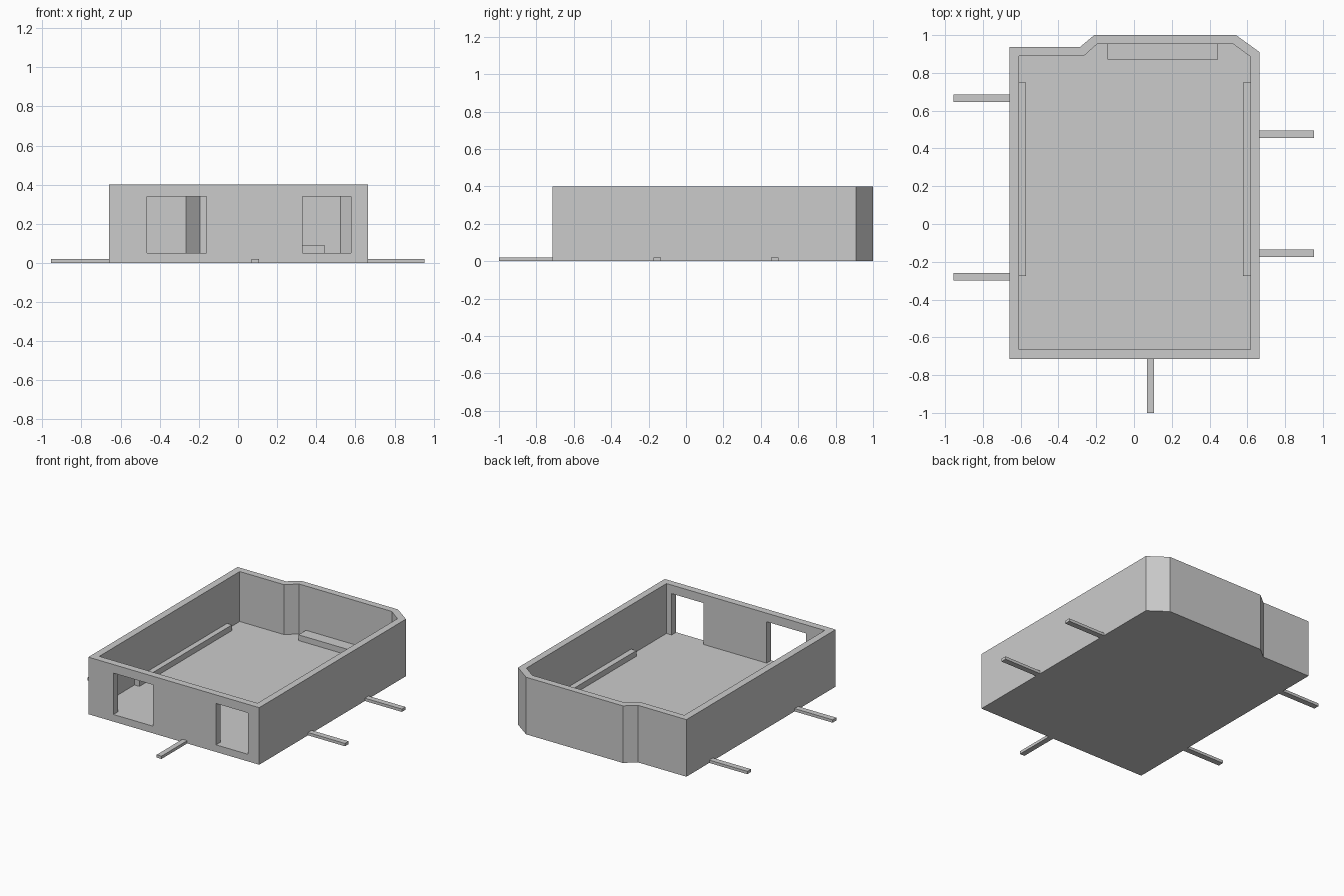
import bpy, bmesh

if "Cube" in bpy.data.objects:
    bpy.data.objects.remove(bpy.data.objects["Cube"])

grey = bpy.data.materials.new("plain grey")
grey.diffuse_color = (0.6, 0.6, 0.6, 1)
grey.use_nodes = True
grey.node_tree.nodes["Principled BSDF"].inputs["Base Color"].default_value = grey.diffuse_color


def prism(name, outline, z0, z1):
    """Extrude a plan outline (counter-clockwise) from z0 to z1."""
    bm = bmesh.new()
    face = bm.faces.new([bm.verts.new((x, y, z0)) for x, y in outline])
    up = bmesh.ops.extrude_face_region(bm, geom=[face])["geom"]
    verts = [v for v in up if isinstance(v, bmesh.types.BMVert)]
    bmesh.ops.translate(bm, verts=verts, vec=(0, 0, z1 - z0))
    bmesh.ops.recalc_face_normals(bm, faces=bm.faces)
    mesh = bpy.data.meshes.new(name)
    bm.to_mesh(mesh)
    bm.free()
    mesh.materials.append(grey)
    obj = bpy.data.objects.new(name, mesh)
    bpy.context.collection.objects.link(obj)
    return obj


def box(name, x0, x1, y0, y1, z0, z1):
    return prism(name, [(x0, y0), (x1, y0), (x1, y1), (x0, y1)], z0, z1)


def cut(target, cutter):
    cutter.hide_render = True
    cutter.hide_set(True)
    mod = target.modifiers.new(cutter.name, "BOOLEAN")
    mod.operation = "DIFFERENCE"
    mod.solver = "EXACT"
    mod.object = cutter


# Open tray with a stepped, chamfered back
FLOOR, TOP = 0.05, 0.4
outer = [(-0.66, -0.715), (0.665, -0.715), (0.665, 0.91), (0.54, 1.0),
         (-0.21, 1.0), (-0.285, 0.938), (-0.66, 0.938)]
inner = [(-0.61, -0.665), (0.617, -0.665), (0.617, 0.885), (0.525, 0.953),
         (-0.195, 0.953), (-0.265, 0.89), (-0.61, 0.89)]
tray = prism("tray", outer, 0, TOP)
cut(tray, prism("hollow_cutter", inner, FLOOR, TOP + 0.1))

# Two openings in the front wall, level with the floor
for side, x0, x1 in (("left", -0.465, -0.16), ("right", 0.33, 0.577)):
    cut(tray, box(side + "_opening_cutter", x0, x1, -0.8, -0.6, FLOOR, 0.34))

# Low ledges along the inside of the walls
box("left_ledge", -0.61, -0.572, -0.275, 0.75, FLOOR, 0.09)
box("right_ledge", 0.577, 0.617, -0.275, 0.75, FLOOR, 0.09)
box("back_ledge", -0.14, 0.445, 0.87, 0.953, FLOOR, 0.09)

# Thin pegs sticking out at ground level
PEG = 0.02
for i, y in enumerate((-0.28, 0.665)):
    box(f"left_peg_{i + 1}", -0.955, -0.66, y - 0.02, y + 0.02, 0, PEG)
for i, y in enumerate((-0.155, 0.475)):
    box(f"right_peg_{i + 1}", 0.665, 0.952, y - 0.02, y + 0.02, 0, PEG)
box("front_peg", 0.07, 0.107, -1.0, -0.715, 0, PEG)
